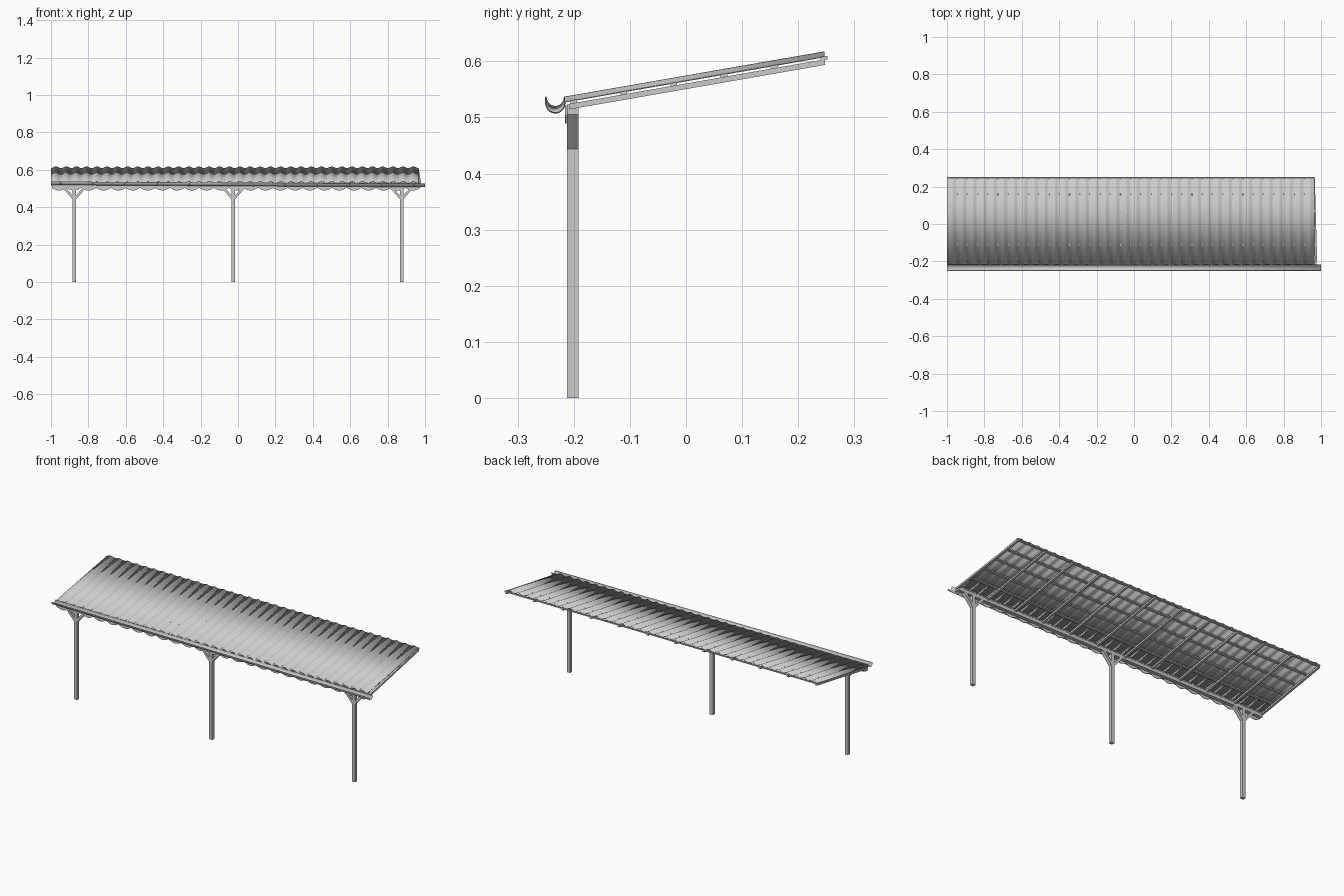
import bpy, bmesh, math
from mathutils import Vector

if "Cube" in bpy.data.objects:
    bpy.data.objects.remove(bpy.data.objects["Cube"])

SLOPE = 0.174                                   # roof rise per unit of depth
roof_z = lambda y, z0: z0 + SLOPE * (y + 0.215)  # height of a sloped layer


def mesh_object(name, verts, faces, smooth=False):
    me = bpy.data.meshes.new(name)
    me.from_pydata(verts, [], faces)
    bm = bmesh.new()
    bm.from_mesh(me)
    bmesh.ops.recalc_face_normals(bm, faces=bm.faces)
    if smooth:
        for f in bm.faces:
            f.smooth = True
    bm.to_mesh(me)
    bm.free()
    ob = bpy.data.objects.new(name, me)
    bpy.context.collection.objects.link(ob)
    return ob


def loft(name, a, b, smooth=False):
    """Solid between two matching outlines."""
    n = len(a)
    faces = [(i, (i + 1) % n, n + (i + 1) % n, n + i) for i in range(n)]
    faces += [tuple(range(n)), tuple(range(n, 2 * n))]
    return mesh_object(name, a + b, faces, smooth)


def bar_x(name, x0, x1, y0, y1, z0, z1):
    ring = lambda x: [(x, y0, z0), (x, y1, z0), (x, y1, z1), (x, y0, z1)]
    return loft(name, ring(x0), ring(x1))


def sheet(name, a, b, thickness, smooth=True):
    """Open surface between two matching lines, thickened."""
    n = len(a)
    faces = [(i, i + 1, n + i + 1, n + i) for i in range(n - 1)]
    ob = mesh_object(name, a + b, faces, smooth)
    m = ob.modifiers.new("thickness", 'SOLIDIFY')
    m.thickness, m.offset = thickness, 0
    return ob


# posts with a pair of diagonal braces
Y0, Y1 = -0.212, -0.192
for i, x in enumerate((-0.875, -0.025, 0.875)):
    bar_x(f"post_{i}", x - 0.01, x + 0.01, Y0, Y1, 0, 0.51)
    for side, s in (("left", -1), ("right", 1)):
        prof = [(0.008, 0.441), (0.066, 0.507), (0.047, 0.507), (0.008, 0.461)]
        loft(f"brace_{side}_{i}", [(x + s * px, Y0, pz) for px, pz in prof],
             [(x + s * px, Y1, pz) for px, pz in prof])

# front beam
bar_x("front_beam", -0.995, 0.975, Y0, Y1, 0.505, 0.523)

# scalloped trim board on the face of the beam
count, steps = 25, 8
w = 1.97 / count
lower, upper = [], []
for i in range(count * steps + 1):
    t = i / steps
    x = -0.995 + w * t
    lower.append((x, -0.2145, 0.503 - 0.014 * abs(math.sin(math.pi * t))))
    upper.append((x, -0.2145, 0.522))
sheet("scalloped_trim", lower, upper, 0.003, False)

# rafters, the last one set slightly askew
R0, R1 = -0.208, 0.248
for i in range(12):
    x = -0.992 + i * 0.1775
    dx = 0.013 if i == 11 else 0
    ring = lambda y, xc: [(xc - 0.006, y, roof_z(y, 0.513)), (xc + 0.006, y, roof_z(y, 0.513)),
                          (xc + 0.006, y, roof_z(y, 0.523)), (xc - 0.006, y, roof_z(y, 0.523))]
    loft(f"rafter_{i}", ring(R0, x + dx), ring(R1, x))

# battens across the rafters
for i in range(6):
    y = -0.2 + i * 0.0892
    ring = lambda x: [(x, y + dy, roof_z(y + dy, z)) for dy, z in
                      ((-0.006, 0.522), (0.006, 0.522), (0.006, 0.5285), (-0.006, 0.5285))]
    loft(f"batten_{i}", ring(-0.998), ring(0.966))

# corrugated roof sheet
waves, seg = 36, 10
front, back = [], []
for i in range(waves * seg + 1):
    x = -1 + 1.965 * i / (waves * seg)
    h = 0.532 - 0.0045 * math.cos(2 * math.pi * i / seg)
    front.append((x, -0.216, roof_z(-0.216, h)))
    back.append((x, 0.247, roof_z(0.247, h)))
sheet("corrugated_roof", front, back, 0.0015)

# half-round gutter falling towards the right
def gutter_line(x, rim):
    return [Vector((x, -0.233 + 0.0165 * math.cos(a), rim + 0.0175 * math.sin(a)))
            for a in (math.pi + math.pi * k / 16 for k in range(17))]

rims = {-1.0: 0.537, 1.0: 0.526}
sheet("gutter", gutter_line(-1.0, 0.537), gutter_line(1.0, 0.526), 0.002)

# gutter straps
for i in range(12):
    x = -0.95 + i * 0.172
    rim = 0.537 - 0.0055 * (x + 1)
    lines = []
    for dx in (-0.003, 0.003):
        lines.append([Vector((x + dx, -0.233 + 0.0175 * math.cos(a), rim + 0.0187 * math.sin(a)))
                      for a in (math.pi + math.pi * k / 12 for k in range(13))])
    sheet(f"gutter_strap_{i}", lines[0], lines[1], 0.0015)
